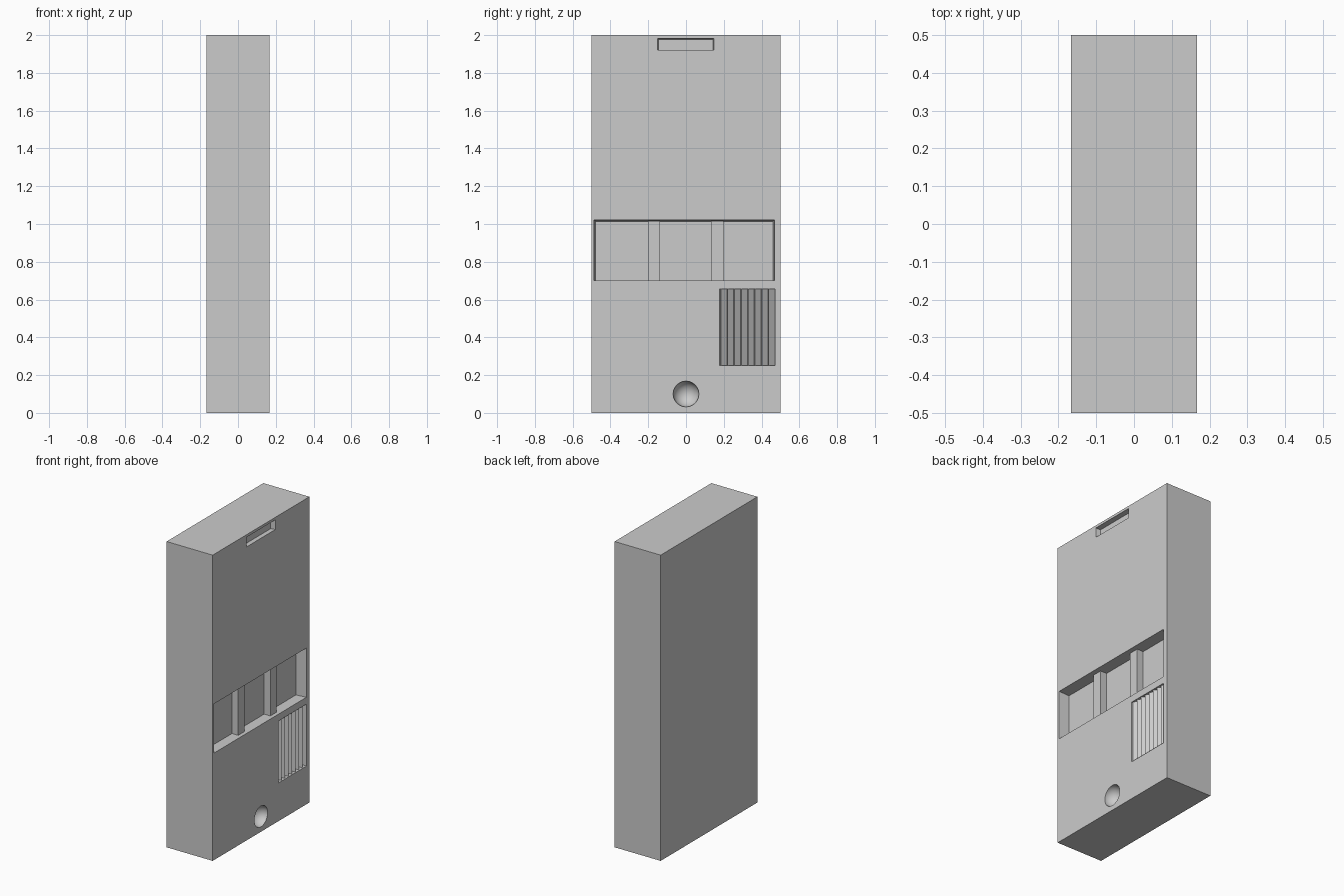
import bpy, bmesh, math

if "Cube" in bpy.data.objects:
    bpy.data.objects.remove(bpy.data.objects["Cube"])

FACE = 1 / 6  # x of the detailed side


def add_mesh(name, verts, faces):
    mesh = bpy.data.meshes.new(name)
    mesh.from_pydata(verts, [], faces)
    bm = bmesh.new()
    bm.from_mesh(mesh)
    bmesh.ops.recalc_face_normals(bm, faces=bm.faces)
    bm.to_mesh(mesh)
    bm.free()
    ob = bpy.data.objects.new(name, mesh)
    bpy.context.collection.objects.link(ob)
    return ob


def block(name, x0, x1, y0, y1, z0, z1, taper=0.0):
    # taper shrinks the x0 end in y and at the top
    t = taper
    verts = [(x0, y0 + t, z0), (x0, y1 - t, z0), (x0, y1 - t, z1 - t), (x0, y0 + t, z1 - t),
             (x1, y0, z0), (x1, y1, z0), (x1, y1, z1), (x1, y0, z1)]
    faces = [(0, 1, 2, 3), (4, 5, 6, 7), (0, 1, 5, 4), (1, 2, 6, 5), (2, 3, 7, 6), (3, 0, 4, 7)]
    return add_mesh(name, verts, faces)


def carve(target, cutter):
    cutter.hide_render = True
    mod = target.modifiers.new("carve", 'BOOLEAN')
    mod.operation = 'DIFFERENCE'
    mod.solver = 'EXACT'
    mod.object = cutter
    bpy.context.view_layer.objects.active = target
    bpy.ops.object.modifier_apply(modifier=mod.name)
    bpy.data.objects.remove(cutter)


# Main slab
body = block("body", -FACE, FACE, -0.5, 0.5, 0, 2)

# Recesses: top slot, wide alcove, grille pocket
OUT = FACE + 0.01
carve(body, block("slot_cutter", FACE - 0.03, OUT, -0.152, 0.15, 1.92, 1.985, 0.007))
carve(body, block("alcove_cutter", FACE - 0.07, OUT, -0.488, 0.47, 0.66, 1.023, 0.009))
carve(body, block("grille_cutter", FACE - 0.03, OUT, 0.178, 0.47, 0.25, 0.655))

# Round dimple near the base
bpy.ops.mesh.primitive_uv_sphere_add(segments=48, ring_count=24, radius=0.068,
                                     location=(FACE, 0, 0.1), rotation=(0, math.pi / 2, 0))
carve(body, bpy.context.object)
bpy.ops.object.select_all(action='DESELECT')
body.select_set(True)
bpy.context.view_layer.objects.active = body
bpy.ops.object.shade_smooth_by_angle(angle=math.radians(30))

# Ledge and dividers in the alcove
block("ledge", FACE - 0.07, FACE, -0.487, 0.469, 0.66, 0.70)
for y0, y1 in ((-0.2, -0.137), (0.132, 0.198)):
    block("divider", FACE - 0.072, FACE - 0.025, y0, y1, 0.70, 1.015)

# Grille slats: wedges with the step toward the front
pitch = (0.47 - 0.18) / 8
back, peak = FACE - 0.03, FACE - 0.005
for i in range(8):
    y0 = 0.18 + i * pitch
    y1 = y0 + pitch
    pts = [(back, y0), (peak, y0 + 0.004), (back, y1)]
    verts = [(x, y, z) for z in (0.25, 0.655) for x, y in pts]
    add_mesh("grille_slat", verts,
             [(0, 1, 2), (3, 4, 5), (0, 1, 4, 3), (1, 2, 5, 4), (2, 0, 3, 5)])
